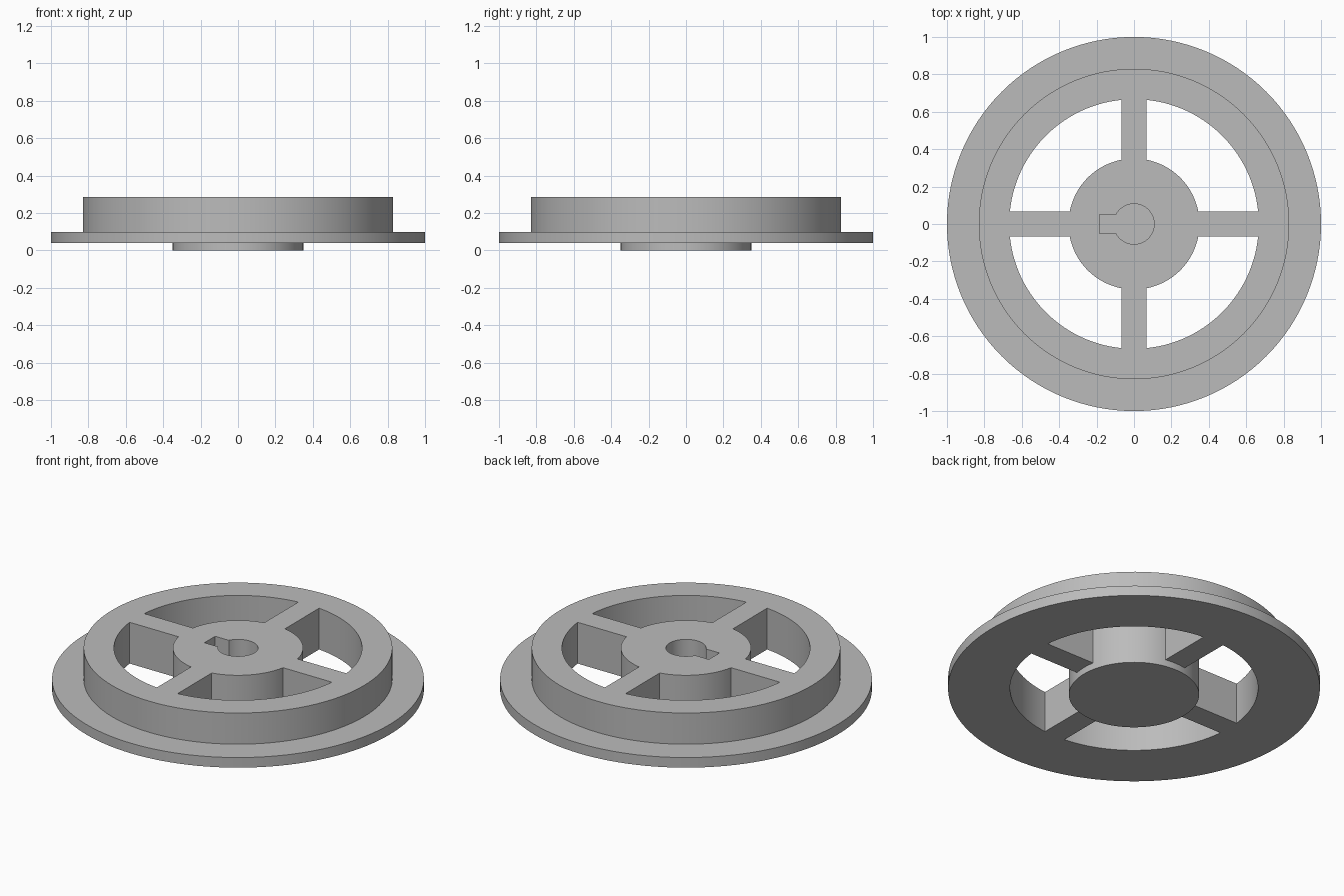
import bpy, bmesh
from math import sin, cos, pi, asin, radians

if "Cube" in bpy.data.objects:
    bpy.data.objects.remove(bpy.data.objects["Cube"])

SEGS = 128
BASE, FLANGE_TOP, TOP = 0.04, 0.10, 0.285
HUB_R, RIM_R, DRUM_R = 0.35, 0.667, 0.83
SPOKE_HALF = 0.068

grey = bpy.data.materials.new("plain grey")
grey.use_nodes = True
colour = (0.5, 0.5, 0.5, 1)
grey.diffuse_color = colour
grey.node_tree.nodes["Principled BSDF"].inputs["Base Color"].default_value = colour


def finish(name, bm):
    bmesh.ops.recalc_face_normals(bm, faces=bm.faces)
    mesh = bpy.data.meshes.new(name)
    bm.to_mesh(mesh)
    bm.free()
    mesh.materials.append(grey)
    obj = bpy.data.objects.new(name, mesh)
    bpy.context.collection.objects.link(obj)
    return obj


def arc(radius, start, end, steps):
    angles = [start + (end - start) * i / steps for i in range(steps + 1)]
    return [(radius * cos(a), radius * sin(a)) for a in angles]


def prism(name, outline, z0, z1):
    bm = bmesh.new()
    face = bm.faces.new([bm.verts.new((x, y, z0)) for x, y in outline])
    grown = bmesh.ops.extrude_face_region(bm, geom=[face], use_keep_orig=True)
    verts = [v for v in grown["geom"] if isinstance(v, bmesh.types.BMVert)]
    bmesh.ops.translate(bm, verts=verts, vec=(0, 0, z1 - z0))
    return finish(name, bm)


def lathe_ring(name, profile):
    bm = bmesh.new()
    loops = [[bm.verts.new((r * cos(2 * pi * i / SEGS), r * sin(2 * pi * i / SEGS), z))
              for r, z in profile] for i in range(SEGS)]
    for i, a in enumerate(loops):
        b = loops[(i + 1) % SEGS]
        for j in range(len(profile)):
            k = (j + 1) % len(profile)
            bm.faces.new((a[j], b[j], b[k], a[k]))
    return finish(name, bm)


def smooth(obj):
    bpy.ops.object.select_all(action="DESELECT")
    obj.select_set(True)
    bpy.context.view_layer.objects.active = obj
    bpy.ops.object.shade_smooth_by_angle(angle=radians(30))


# Flanged rim
rim = lathe_ring("flanged_rim", [(RIM_R, BASE), (1, BASE), (1, FLANGE_TOP),
                                 (DRUM_R, FLANGE_TOP), (DRUM_R, TOP), (RIM_R, TOP)])

# Hub with a blind keyed bore
hub = prism("hub", arc(HUB_R, 0, 2 * pi, SEGS)[:-1], 0, TOP)
bore_r, key_half, key_end = 0.108, 0.05, -0.185
key_angle = pi - asin(key_half / bore_r)
bore = arc(bore_r, -key_angle, key_angle, 48)
bore += [(key_end, key_half), (key_end, -key_half)]
cutter = prism("bore_cutter", bore, BASE, TOP + 0.1)
cutter.hide_render = True
cut = hub.modifiers.new("keyed bore", "BOOLEAN")
cut.operation, cut.solver, cut.object = "DIFFERENCE", "EXACT", cutter
bpy.context.view_layer.objects.active = hub
bpy.ops.object.modifier_apply(modifier=cut.name)
bpy.data.objects.remove(cutter)

# Four spokes, their ends curved to meet hub and rim
inner, outer = asin(SPOKE_HALF / HUB_R), asin(SPOKE_HALF / RIM_R)
outline = arc(RIM_R, -outer, outer, 8) + arc(HUB_R, inner, -inner, 8)
for i, side in enumerate(("left", "back", "right", "front")):
    spoke = prism(side + "_spoke", outline, BASE, TOP)
    spoke.rotation_euler.z = i * pi / 2
    smooth(spoke)

smooth(rim)
smooth(hub)
